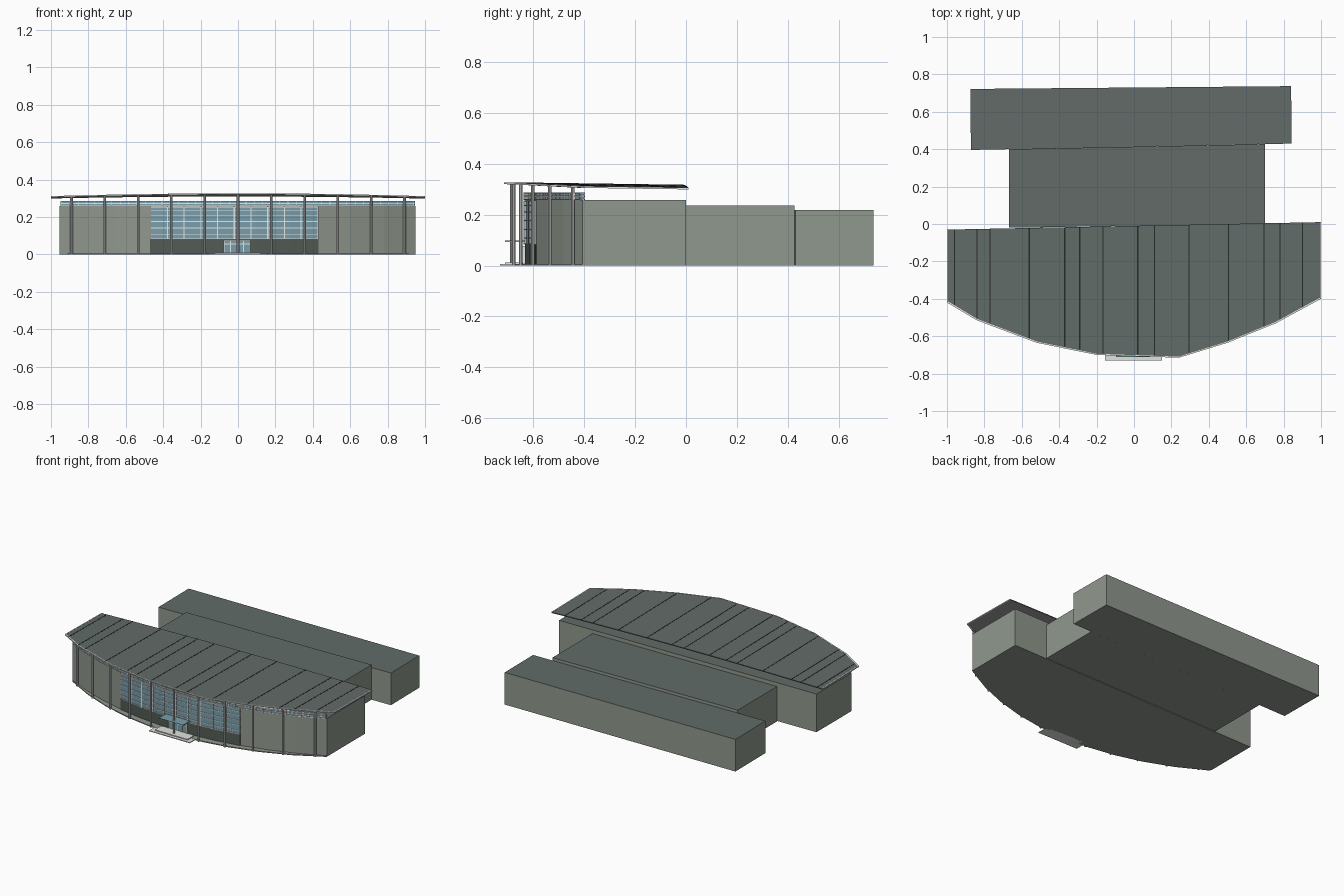
import bpy, bmesh, math

if "Cube" in bpy.data.objects:
    bpy.data.objects.remove(bpy.data.objects["Cube"])

def mat(name, r, g, b):
    m = bpy.data.materials.new(name)
    m.diffuse_color = (r, g, b, 1)
    m.use_nodes = True
    m.node_tree.nodes["Principled BSDF"].inputs["Base Color"].default_value = m.diffuse_color
    return m

WALL = mat("grey_green_wall", .28, .315, .27)
ROOF = mat("slate_roof", .122, .148, .138)
DARK = mat("dark_plinth", .085, .105, .09)
GLASS = mat("teal_glass", .19, .34, .41)
WHITE = mat("white_frame", .80, .82, .80)
SOFFIT = mat("grey_soffit", .36, .36, .36)
SEAM = mat("black_seam", .02, .022, .02)
METAL = mat("column_metal", .62, .63, .61)
STONE = mat("light_stone", .74, .78, .74)

def finish(name, bm, mats):
    bmesh.ops.recalc_face_normals(bm, faces=bm.faces)
    me = bpy.data.meshes.new(name)
    bm.to_mesh(me)
    bm.free()
    for m in mats:
        me.materials.append(m)
    ob = bpy.data.objects.new(name, me)
    bpy.context.collection.objects.link(ob)
    return ob

def add_prism(bm, pts, z0, z1):
    lo = [bm.verts.new((x, y, z0)) for x, y in pts]
    hi = [bm.verts.new((x, y, z1)) for x, y in pts]
    n = len(pts)
    bm.faces.new(lo[::-1])
    top = bm.faces.new(hi)
    for i in range(n):
        j = (i + 1) % n
        bm.faces.new((lo[i], lo[j], hi[j], hi[i]))
    return top

def prism(name, pts, z0, z1, m, top=None):
    bm = bmesh.new()
    face = add_prism(bm, pts, z0, z1)
    if top:
        face.material_index = 1
    return finish(name, bm, [m, top] if top else [m])

def rect(x0, x1, y0, y1):
    return [(x0, y0), (x1, y0), (x1, y1), (x0, y1)]

def interp(x, pts):
    for (xa, ya), (xb, yb) in zip(pts, pts[1:]):
        if x <= xb:
            return ya + (yb - ya) * (x - xa) / (xb - xa)
    return pts[-1][1]

def arc(x, front, r):
    return front + r - math.sqrt(r * r - x * x)

# Curved front wall as a faceted line
BREAKS = [-.955, -.8, -.65, -.47, -.3, -.1, .1, .28, .43, .6, .78, .95]
FRONT = [(x, arc(x, -.632, 2.11)) for x in BREAKS]

def wall_y(x):
    return interp(x, FRONT)

def strip_pts(x0, x1, out, inn=0.0):
    xs = [x0] + [x for x in BREAKS if x0 < x < x1] + [x1]
    return ([(x, wall_y(x) - out) for x in xs] +
            [(x, wall_y(x) + inn) for x in reversed(xs)])

# Rear wings and main hall
prism("rear_block", [(-.872, .396), (.843, .43), (.84, .737), (-.875, .722)], 0, .217, WALL, ROOF)
prism("link_block", [(-.667, -.02), (.70, 0), (.70, .427), (-.667, .40)], 0, .236, WALL, ROOF)
prism("front_hall", FRONT + [(.95, 0), (-.955, -.03)], 0, .258, WALL, ROOF)

# Floor slab and entrance steps
slab = [(x, arc(x, -.682, 1.80)) for x in [i * .19 - .95 for i in range(11)]]
prism("floor_slab", slab + [(.95, -.38), (-.95, -.38)], 0, .006, WALL)
prism("lower_step", rect(-.155, .15, -.73, -.64), 0, .005, STONE)
prism("upper_step", rect(-.125, .12, -.71, -.64), 0, .011, STONE)

# Central glazing above a dark plinth
prism("plinth", strip_pts(-.47, .43, .003), .006, .082, DARK)
prism("window_wall", strip_pts(-.47, .43, .005), .082, .256, GLASS)
bm = bmesh.new()
for z in (.084, .108, .142, .176, .21, .236, .254):
    add_prism(bm, strip_pts(-.47, .43, .008), z - .002, z + .002)
for i in range(11):
    x = -.467 + i * .0894
    y = wall_y(x)
    add_prism(bm, rect(x - .003, x + .003, y - .009, y), .082, .256)
finish("window_bars", bm, [WHITE])

# Clerestory band between the wall and the roof
prism("clerestory_glass", strip_pts(-.95, .945, .004, .006), .258, .286, GLASS)
bm = bmesh.new()
for z in (.260, .272, .285):
    add_prism(bm, strip_pts(-.95, .945, .008, .009), z - .002, z + .002)
for i in range(43):
    x = -.945 + i * .0449
    y = wall_y(x)
    add_prism(bm, rect(x - .0015, x + .0015, y - .0085, y + .0095), .258, .286)
finish("clerestory_bars", bm, [WHITE])

# Entrance door and glass canopy
prism("entrance_door", rect(-.075, .065, -.64, -.63), .008, .076, GLASS)
bm = bmesh.new()
for x in (-.075, -.04, -.005, .03, .065):
    add_prism(bm, rect(x - .002, x + .002, -.643, -.63), .008, .076)
for z in (.056, .075):
    add_prism(bm, rect(-.075, .065, -.643, -.63), z - .002, z + .002)
finish("door_frame", bm, [WHITE])
prism("canopy_glass", rect(-.095, .085, -.71, -.63), .0955, .0975, GLASS)
bm = bmesh.new()
for x in (-.095, -.035, .025, .085):
    add_prism(bm, rect(x - .0015, x + .0015, -.71, -.63), .093, .096)
finish("canopy_ribs", bm, [METAL])

# Thin bowed roof made of strips
EAVE = [(-1, -.42), (-.84, -.515), (-.52, -.635), (-.2, -.70),
        (.24, -.715), (.5, -.635), (.76, -.53), (1, -.40)]
SEAMS = [-.96, -.84, -.77, -.56, -.37, -.29, -.165, .02, .11, .295, .505, .695, .78, .90]

def roof_z(x, y):
    return .326 - .011 * x * x - .010 * (y + .7) / .7

def back_y(x):
    return -.01 + .02 * x

bm = bmesh.new()
rows = []
for x in sorted(set([e[0] for e in EAVE] + SEAMS)):
    ys = (interp(x, EAVE), back_y(x))
    rows.append([bm.verts.new((x, y, roof_z(x, y) - d)) for d in (0, .006) for y in ys])
for a, b in zip(rows, rows[1:]):
    for i, j, k in ((0, 1, 0), (2, 3, 1), (0, 2, 2), (1, 3, 0)):
        f = bm.faces.new((a[i], b[i], b[j], a[j]))
        f.material_index = k
for r in (rows[0], rows[-1]):
    bm.faces.new((r[0], r[1], r[3], r[2])).material_index = 2
finish("main_roof", bm, [ROOF, SOFFIT, WHITE])

# White eave trim, a narrow bead along the front edge and the two sides
bm = bmesh.new()
rim = [(-1, back_y(-1))] + EAVE + [(1, back_y(1))]
rings = []
for x, y in rim:
    xi, yi = x * .994, y + (.006 if y < -.1 else 0)
    z = roof_z(x, y)
    rings.append([bm.verts.new(p) for p in
                  ((x, y, z - .006), (x, y, z + .001), (xi, yi, z + .001), (xi, yi, z - .006))])
for a, b in zip(rings, rings[1:]):
    for i in range(4):
        j = (i + 1) % 4
        bm.faces.new((a[i], a[j], b[j], b[i]))
bm.faces.new(rings[0])
bm.faces.new(rings[-1][::-1])
finish("eave_trim", bm, [WHITE])

# Roof seams
bm = bmesh.new()
for x in SEAMS:
    yf, yb = interp(x, EAVE) + .01, back_y(x)
    q = [(x + dx, y, roof_z(x, y)) for dx, y in ((-.003, yf), (.003, yf), (.003, yb), (-.003, yb))]
    lo = [bm.verts.new((a, b, c - .001)) for a, b, c in q]
    hi = [bm.verts.new((a, b, c + .001)) for a, b, c in q]
    bm.faces.new(hi)
    bm.faces.new(lo[::-1])
    for i in range(4):
        j = (i + 1) % 4
        bm.faces.new((lo[i], lo[j], hi[j], hi[i]))
finish("roof_seams", bm, [SEAM])

# Row of slim columns under the eave
for i in range(-5, 6):
    x = i * .178
    y = arc(x, -.685, 1.77)
    top = roof_z(x, y) - .004
    ring = [(x + .007 * math.cos(k * math.pi / 4), y + .007 * math.sin(k * math.pi / 4)) for k in range(8)]
    prism("column_%02d" % (i + 6), ring, 0, top, METAL)
